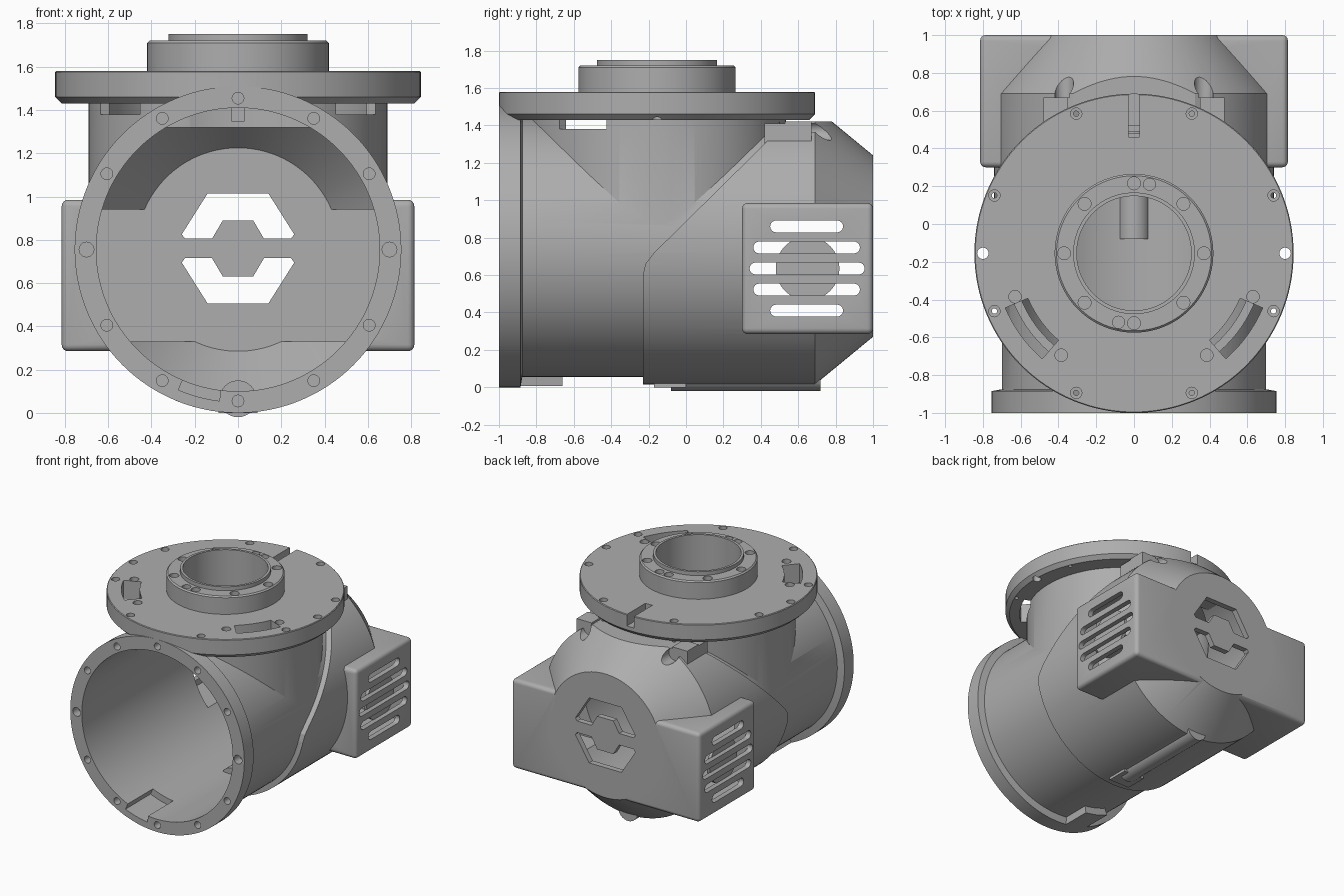
import bpy, bmesh
from math import sin, cos, pi, radians

if "Cube" in bpy.data.objects:
    bpy.data.objects.remove(bpy.data.objects["Cube"])

GREY = (0.42, 0.42, 0.42, 1)
mat = bpy.data.materials.new("plain grey")
mat.use_nodes = True
mat.diffuse_color = GREY
mat.node_tree.nodes["Principled BSDF"].inputs["Base Color"].default_value = GREY

ZC = 0.755     # height of the horizontal tube axis
YC = -0.155    # position of the vertical neck axis


# ---- helpers ----
def loft(name, axis, sections):
    """Solid through matching 2D outlines: sections = [(height, points), ...]"""
    place = {"x": lambda a, b, h: (h, a, b),
             "y": lambda a, b, h: (a, h, b),
             "z": lambda a, b, h: (a, b, h)}[axis]
    bm = bmesh.new()
    rings = [[bm.verts.new(place(a, b, h)) for a, b in pts] for h, pts in sections]
    n = len(rings[0])
    for lo, hi in zip(rings, rings[1:]):
        for i in range(n):
            j = (i + 1) % n
            bm.faces.new((lo[i], lo[j], hi[j], hi[i]))
    bm.faces.new(rings[0])
    bm.faces.new(rings[-1])
    bmesh.ops.recalc_face_normals(bm, faces=bm.faces)
    me = bpy.data.meshes.new(name)
    bm.to_mesh(me)
    bm.free()
    me.materials.append(mat)
    ob = bpy.data.objects.new(name, me)
    bpy.context.collection.objects.link(ob)
    return ob


def prism(name, axis, pts, lo, hi):
    return loft(name, axis, [(lo, pts), (hi, pts)])


def circle(c, r, n):
    return [(c[0] + r * cos(2 * pi * i / n), c[1] + r * sin(2 * pi * i / n)) for i in range(n)]


def turned(name, axis, c, profile, n=128):
    return loft(name, axis, [(h, circle(c, r, n)) for h, r in profile])


def rod(name, axis, c, r, lo, hi, n=24):
    return turned(name, axis, c, [(lo, r), (hi, r)], n)


def block(name, x, y, z):
    return prism(name, "z", [(x[0], y[0]), (x[1], y[0]), (x[1], y[1]), (x[0], y[1])], *z)


def sector(c, r0, r1, a0, a1, n=10):
    angs = [radians(a0 + (a1 - a0) * i / n) for i in range(n + 1)]
    return ([(c[0] + r1 * cos(a), c[1] + r1 * sin(a)) for a in angs] +
            [(c[0] + r0 * cos(a), c[1] + r0 * sin(a)) for a in reversed(angs)])


def stadium(y0, y1, z, r, n=8):
    right = [(y1 - r + r * sin(pi * i / n), z - r * cos(pi * i / n)) for i in range(n + 1)]
    left = [(y0 + r - r * sin(pi * i / n), z + r * cos(pi * i / n)) for i in range(n + 1)]
    return right + left


helpers = []


def combine(target, other, op):
    m = target.modifiers.new(op.lower(), "BOOLEAN")
    m.operation, m.solver, m.object = op, "MANIFOLD", other
    other.hide_render = True
    helpers.append(other)


TUBE, NECK = (0, ZC), (0, YC)

# ---- outer solids ----
housing = turned("housing", "y", TUBE, [(-1, 0.755), (-0.885, 0.755), (-0.875, 0.70), (0.5, 0.70)])
solids = [
    rod("neck", "z", NECK, 0.69, ZC, 1.5, 128),
    turned("top_flange", "z", NECK, [(1.43, 0.815), (1.46, 0.845), (1.575, 0.845), (1.58, 0.84)]),
    turned("boss", "z", NECK, [(1.5, 0.42), (1.71, 0.42), (1.72, 0.41)]),
    rod("boss_lip", "z", NECK, 0.322, 1.6, 1.75, 96),
]

# rear cap: slanted front edge, flat top, tapered back
cap = turned("rear_cap", "y", TUBE, [(-0.23, 0.74), (0.69, 0.74), (1, 0.485)])
slant = [(-0.4, 0.6), (-0.23, 0.6), (-0.217, 0.66), (-0.17, 0.72), (0.54, 1.42), (0.54, 1.7), (-0.4, 1.7)]
combine(cap, prism("slant_cutter", "x", slant, -1, 1), "DIFFERENCE")
combine(cap, block("cap_top_cutter", (-1, 1), (-0.5, 1.2), (1.42, 1.8)), "DIFFERENCE")
solids.append(cap)

# square vent box across the back
vent = block("vent_box", (-0.815, 0.815), (0.3, 1), (0.285, 0.985))
bev = vent.modifiers.new("round", "BEVEL")
bev.width, bev.segments = 0.03, 4
solids.append(vent)

# lugs beside the cap top, pads underneath
for s in (-1, 1):
    xs = sorted((s * 0.35, s * 0.48))
    solids.append(block("cap_lug", xs, (0.53, 0.67), (1.28, 1.42)))
    solids.append(block("cap_ledge", xs, (0.42, 0.53), (1.28, 1.41)))
solids.append(block("bottom_pad", (-0.09, 0.09), (-0.17, 0), (0, 0.07)))
solids.append(prism("front_pad", "y", sector(TUBE, 0.68, 0.755, 247, 263), -0.9, -0.66))

# ---- hollow interior ----
cavity = turned("cavity", "y", TUBE, [(-1.1, 0.655), (0.73, 0.655), (0.955, 0.47)])
combine(cavity, block("ceiling", (-1, 1), (0.45, 1.2), (1.32, 1.8)), "DIFFERENCE")
cuts = [
    cavity,
    rod("neck_bore", "z", NECK, 0.645, ZC, 1.43, 128),
    rod("boss_bore", "z", NECK, 0.303, 1.3, 1.9, 96),
    block("vent_room", (-0.775, 0.775), (0.34, 0.955), (0.33, 0.94)),
    prism("front_pocket", "y", sector(TUBE, 0.6, 0.705, 247, 263), -1.1, -0.69),
]

# ---- holes in the front flange ----
for i in range(12):
    a = radians(30 * i)
    r = 0.034 if i in (0, 6) else 0.027
    cuts.append(rod("front_hole", "y", (0.70 * cos(a), ZC + 0.70 * sin(a)), r, -1.1, -0.93))

# ---- holes and slots in the top flange and boss ----
for deg in (22.5, 67.5, 112.5, 157.5, 202.5, 247.5, 292.5, 337.5):
    a = radians(deg)
    c = (0.80 * cos(a), YC + 0.80 * sin(a))
    cuts.append(turned("flange_hole", "z", c, [(1.3, 0.014), (1.51, 0.014), (1.511, 0.03), (1.7, 0.03)], 24))
for s in (-1, 1):
    cuts.append(rod("flange_side_hole", "z", (s * 0.80, YC), 0.03, 1.3, 1.7))
    mid = -36 if s > 0 else 216
    cuts.append(prism("curved_slot", "z", sector(NECK, 0.61, 0.74, mid - 13, mid + 13), 1.38, 1.7))
    for c in ((0.63, -0.385), (0.385, -0.695)):
        cuts.append(rod("slot_hole", "z", (s * c[0], c[1]), 0.033, 1.5, 1.7))
    cuts.append(rod("boss_extra_hole", "z", (s * 0.082, YC + s * 0.365), 0.032, 1.62, 1.8))
for i in range(8):
    a = pi * i / 4
    cuts.append(rod("boss_hole", "z", (0.37 * cos(a), YC + 0.37 * sin(a)), 0.034, 1.66, 1.8))
cuts.append(block("edge_notch", (-0.03, 0.03), (0.46, 0.8), (1.49, 1.7)))
cuts.append(block("notch_hole", (-0.03, 0.03), (0.48, 0.52), (1.35, 1.6)))

# ---- vent slots, screw recesses and back window ----
for s in (-1, 1):
    lo, hi = sorted((s * 0.7, s * 0.9))
    for k, (y0, y1) in enumerate(((0.45, 0.84), (0.36, 0.93), (0.34, 0.955), (0.36, 0.93), (0.45, 0.84))):
        cuts.append(prism("vent_slot", "x", stadium(y0, y1, 0.86 - 0.1125 * k, 0.032), lo, hi))
    cuts.append(rod("screw_recess", "y", (s * 0.37, 1.37), 0.05, 0.67, 1.0))
    half = [(-0.14, 0.255), (0.14, 0.255), (0.26, 0.065), (0.245, 0.045), (0.12, 0.045),
            (0.07, 0.13), (-0.07, 0.13), (-0.12, 0.045), (-0.245, 0.045), (-0.26, 0.065)]
    cuts.append(prism("window", "y", [(x, 0.76 + s * z) for x, z in half], 0.9, 1.1))

# ---- assemble: solids, cavities, then the cable channel in the floor ----
for ob in solids:
    combine(housing, ob, "UNION")
for ob in cuts:
    combine(housing, ob, "DIFFERENCE")
combine(housing, rod("channel_cover", "y", (0, 0.065), 0.085, -0.08, 0.72, 32), "UNION")
combine(housing, rod("cable_channel", "y", (0, 0.05), 0.06, -0.03, 0.66, 32), "DIFFERENCE")

# ---- discs behind the vent slots ----
discs = [rod(side + "_vent_disc", "x", (0.65, 0.635), 0.17, *sorted((s * 0.755, s * 0.78)), 64)
         for side, s in (("left", 1), ("right", -1))]

# bake the cuts and drop the cutters
bpy.context.view_layer.update()
baked = bpy.data.meshes.new_from_object(housing.evaluated_get(bpy.context.evaluated_depsgraph_get()))
housing.modifiers.clear()
housing.data = baked
for ob in helpers:
    bpy.data.objects.remove(ob)

bpy.ops.object.select_all(action="DESELECT")
for ob in [housing] + discs:
    ob.select_set(True)
bpy.context.view_layer.objects.active = housing
bpy.ops.object.shade_smooth_by_angle(angle=radians(25))
